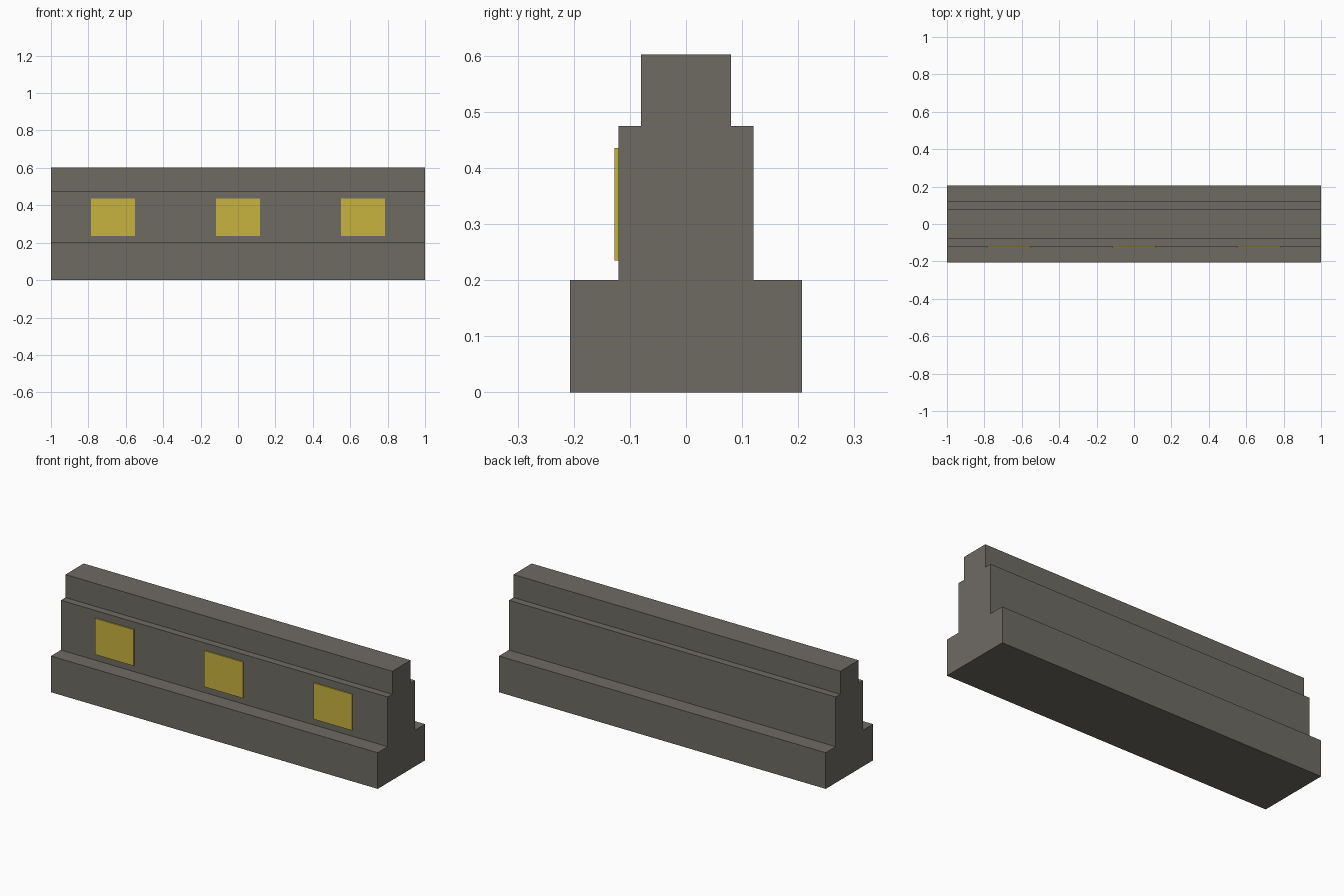
import bpy
import bmesh

if "Cube" in bpy.data.objects:
    bpy.data.objects.remove(bpy.data.objects["Cube"])


def material(name, rgb):
    m = bpy.data.materials.new(name)
    m.diffuse_color = (*rgb, 1.0)
    m.use_nodes = True
    m.node_tree.nodes["Principled BSDF"].inputs["Base Color"].default_value = m.diffuse_color
    return m


def add_object(name, bm, mat):
    bmesh.ops.recalc_face_normals(bm, faces=bm.faces[:])
    mesh = bpy.data.meshes.new(name)
    bm.to_mesh(mesh)
    bm.free()
    mesh.materials.append(mat)
    obj = bpy.data.objects.new(name, mesh)
    bpy.context.collection.objects.link(obj)
    return obj


stone = material("grey_stone", (0.156, 0.147, 0.127))
yellow = material("yellow_paint", (0.578, 0.451, 0.050))

# Stepped barrier: half profile (y, z), mirrored and extruded along x
half = [(0.207, 0.0), (0.207, 0.2), (0.12, 0.2),
        (0.12, 0.475), (0.08, 0.475), (0.08, 0.602)]
profile = half + [(-y, z) for y, z in reversed(half)]
bm = bmesh.new()
end = bm.faces.new([bm.verts.new((-1.0, y, z)) for y, z in profile])
side = bmesh.ops.extrude_face_region(bm, geom=[end], use_keep_orig=True)
moved = [g for g in side["geom"] if isinstance(g, bmesh.types.BMVert)]
bmesh.ops.translate(bm, verts=moved, vec=(2.0, 0, 0))
add_object("barrier_wall", bm, stone)

# Yellow marker plates on the front face
for label, x in (("left", -0.668), ("middle", 0.0), ("right", 0.668)):
    bm = bmesh.new()
    bmesh.ops.create_cube(bm, size=1.0)
    bmesh.ops.scale(bm, verts=bm.verts[:], vec=(0.236, 0.007, 0.2))
    plate = add_object("marker_plate_" + label, bm, yellow)
    plate.location = (x, -0.1235, 0.335)
